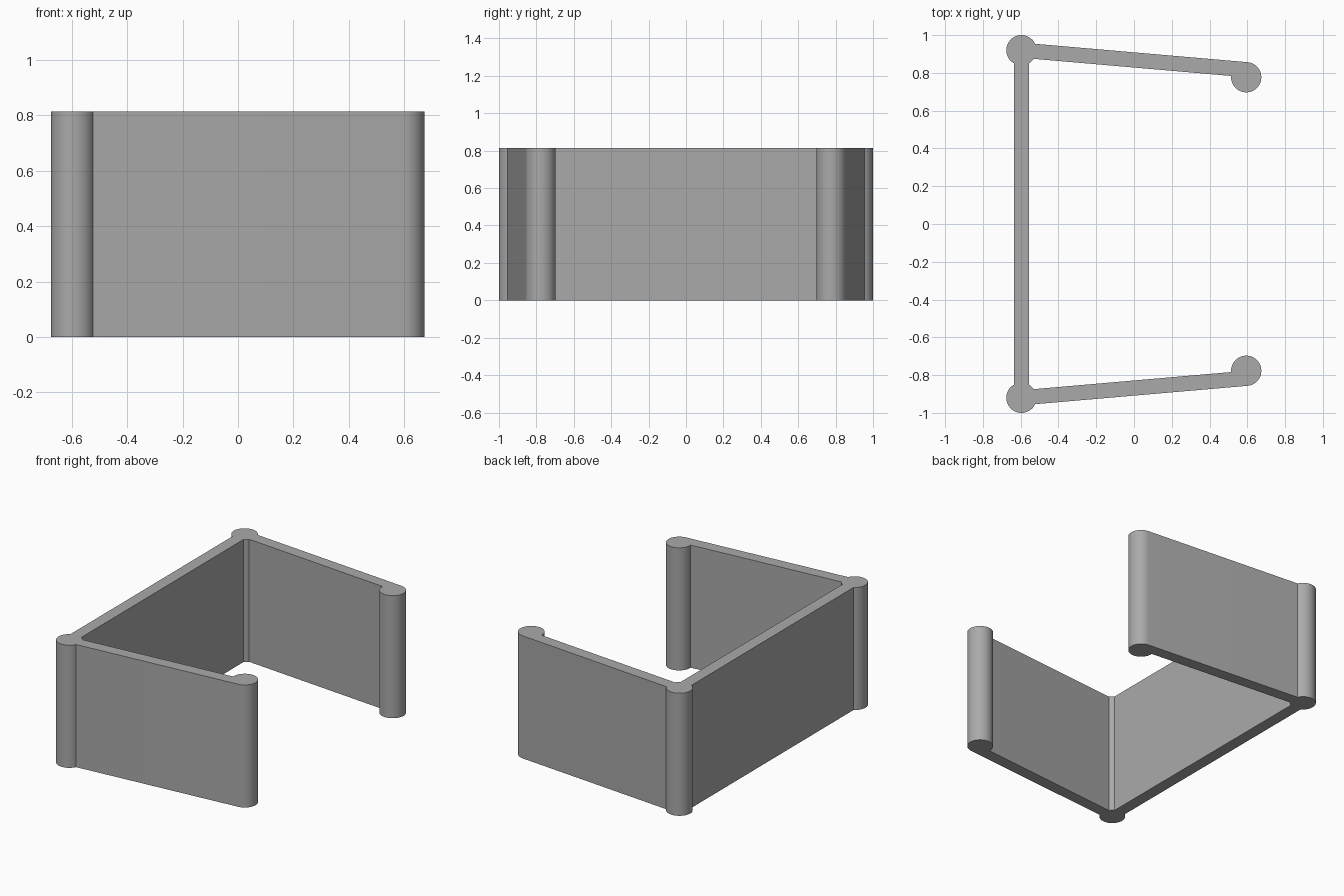
import bpy, bmesh
from math import radians, sin, cos
from mathutils import Vector

cube = bpy.data.objects.get("Cube")
if cube:
    bpy.data.objects.remove(cube)

HEIGHT = 0.815
RADIUS = 0.08
TILT = -4.87                      # lean of the side panels in plan
CORNER = Vector((-0.596, 0.92))   # post joining back and side panel
TIP = Vector((0.594, 0.777))      # post at the free end


def arc(centre, start, end):
    """Points along a post, anticlockwise, angles in degrees."""
    steps = max(3, round((end - start) / 6))
    angles = [radians(start + (end - start) * i / steps) for i in range(steps + 1)]
    return [centre + RADIUS * Vector((cos(a), sin(a))) for a in angles]


# Half of the plan outline, then its mirror image
half = arc(CORNER, -60, TILT - 30)           # inner corner
half += arc(TIP, TILT + 180, TILT + 450)     # end post
half += arc(CORNER, TILT + 30, 240)          # outer corner post
outline = half + [Vector((p.x, -p.y)) for p in reversed(half)]

# Extrude the outline into the bracket
bm = bmesh.new()
base = bm.faces.new([bm.verts.new((p.x, p.y, 0)) for p in outline])
top = bmesh.ops.extrude_face_region(bm, geom=[base], use_keep_orig=True)
top_verts = [g for g in top["geom"] if isinstance(g, bmesh.types.BMVert)]
bmesh.ops.translate(bm, verts=top_verts, vec=(0, 0, HEIGHT))
bmesh.ops.recalc_face_normals(bm, faces=bm.faces)
mesh = bpy.data.meshes.new("u_bracket")
bm.to_mesh(mesh)
bm.free()

# Plain grey
grey = bpy.data.materials.new("plain_grey")
grey.use_nodes = True
colour = (0.4, 0.4, 0.4, 1)
grey.diffuse_color = colour
grey.node_tree.nodes["Principled BSDF"].inputs["Base Color"].default_value = colour
mesh.materials.append(grey)

bracket = bpy.data.objects.new("u_bracket", mesh)
bpy.context.collection.objects.link(bracket)
bpy.context.view_layer.objects.active = bracket
bracket.select_set(True)
bpy.ops.object.shade_smooth_by_angle(angle=radians(25))
